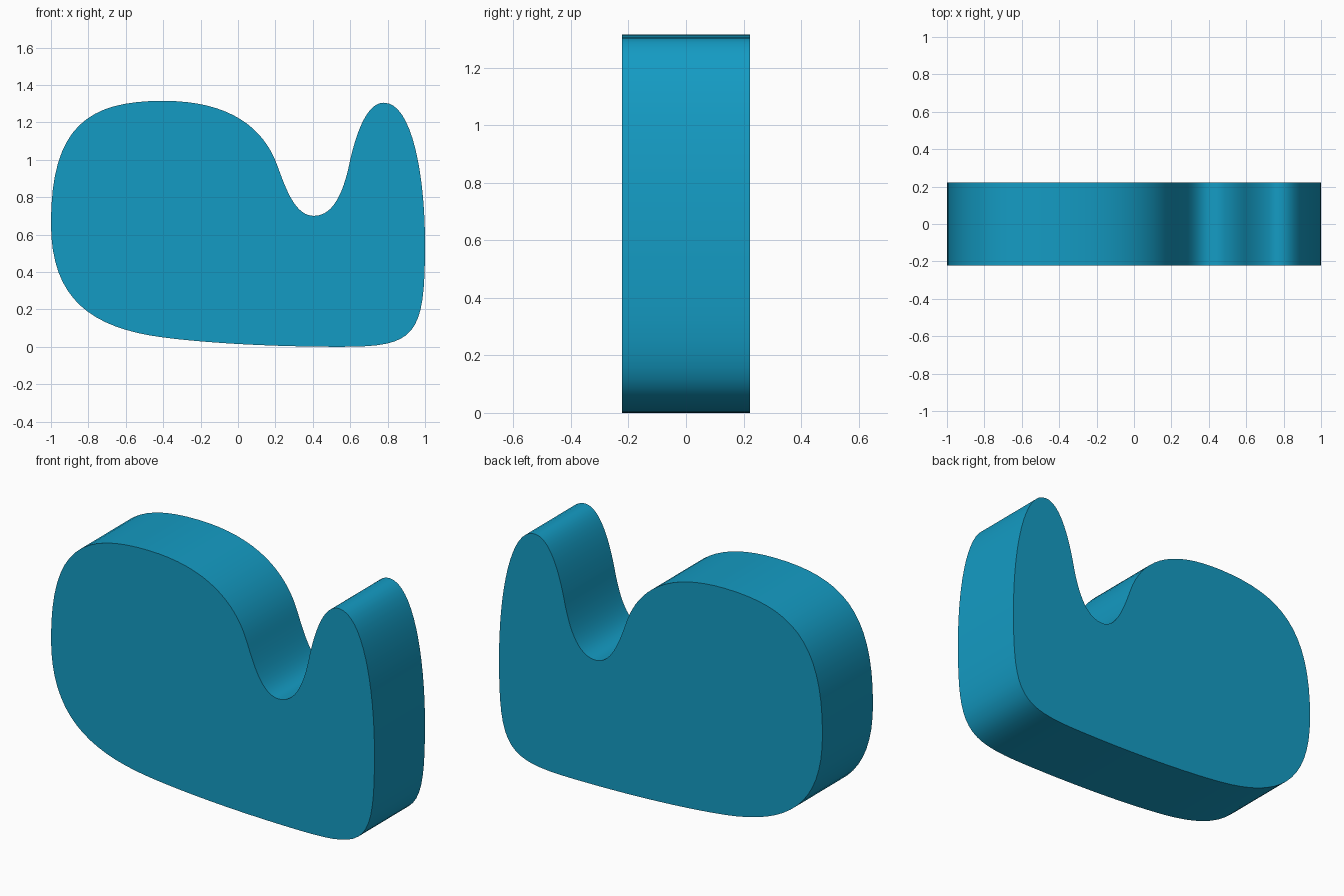
import bpy, bmesh, math
from mathutils import Vector
from mathutils.geometry import interpolate_bezier

if "Cube" in bpy.data.objects:
    bpy.data.objects.remove(bpy.data.objects["Cube"])

HALF_WIDTH = 0.223
STEPS = 16

# Side outline in x, z: (incoming handle, knot, outgoing handle), clockwise
outline = [
    ((-1.00, 0.25), (-1.00, 0.66), (-1.00, 1.18)),   # rounded back
    ((-0.80, 1.315), (-0.40, 1.315), (-0.04, 1.315)),  # broad hump
    ((0.138, 1.168), (0.21, 0.97), (0.26, 0.83)),    # slope into notch
    ((0.31, 0.70), (0.405, 0.70), (0.52, 0.70)),     # notch floor
    ((0.57, 0.85), (0.60, 1.00), (0.635, 1.15)),     # slope up to horn
    ((0.69, 1.305), (0.78, 1.305), (0.93, 1.305)),   # horn tip
    ((1.00, 0.92), (1.00, 0.55), (1.00, 0.05)),      # upright front
    ((0.95, 0.00), (0.55, 0.00), (0.20, 0.00)),      # flat underside
    ((-0.15, 0.018), (-0.40, 0.05), (-0.78, 0.10)),  # upswept underside
]


def trace(knots):
    points = []
    for (_, a, a_out), (b_in, b, _) in zip(knots, knots[1:] + knots[:1]):
        span = [Vector((x, 0, z)) for x, z in (a, a_out, b_in, b)]
        points += interpolate_bezier(*span, STEPS + 1)[:-1]
    return points


# Extrude the outline across the width
bm = bmesh.new()
verts = [bm.verts.new((p.x, -HALF_WIDTH, p.z)) for p in trace(outline)]
face = bm.faces.new(verts)
extruded = bmesh.ops.extrude_face_region(bm, geom=[face], use_keep_orig=True)
bmesh.ops.translate(bm, vec=(0, 2 * HALF_WIDTH, 0),
                    verts=[g for g in extruded["geom"] if isinstance(g, bmesh.types.BMVert)])
bmesh.ops.recalc_face_normals(bm, faces=bm.faces)
mesh = bpy.data.meshes.new("notched_body")
bm.to_mesh(mesh)
bm.free()

body = bpy.data.objects.new("notched_body", mesh)
bpy.context.collection.objects.link(body)

# Blue plastic
mat = bpy.data.materials.new("blue_plastic")
mat.diffuse_color = (0.007, 0.33, 0.55, 1)
mat.use_nodes = True
mat.node_tree.nodes["Principled BSDF"].inputs["Base Color"].default_value = mat.diffuse_color
mesh.materials.append(mat)

# Smooth rim, crisp side edges
bpy.context.view_layer.objects.active = body
body.select_set(True)
bpy.ops.object.shade_smooth_by_angle(angle=math.radians(30))
